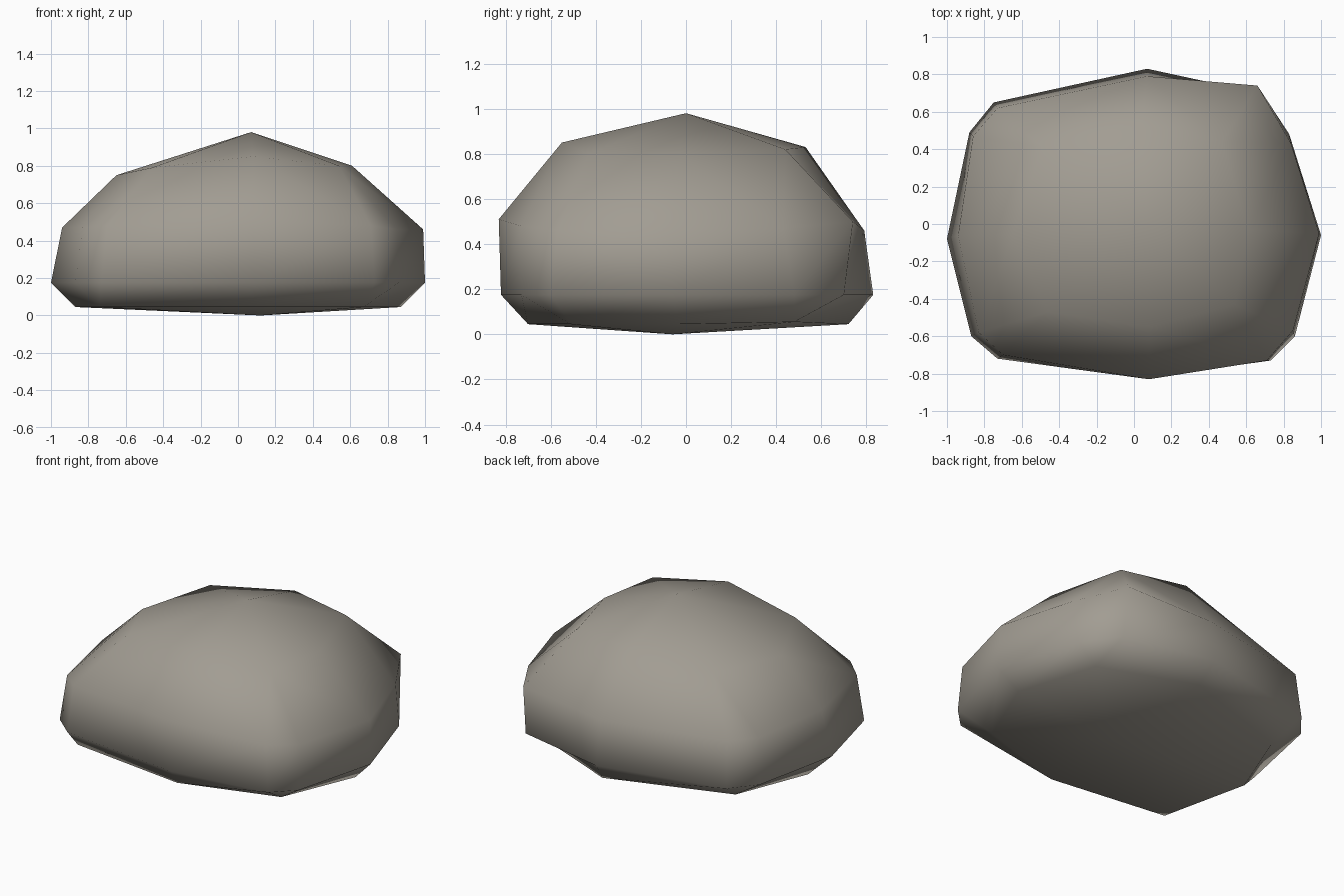
import bpy, bmesh

if "Cube" in bpy.data.objects:
    bpy.data.objects.remove(bpy.data.objects["Cube"])

# Boulder: a rounded box lofted from four irregular rings, closed at both ends.
# Rings run counter-clockwise from +x. Small rings have 8 points (side, corner...),
# the two belly rings have 12 (side, corner pair...).
base = [(.87, -.03), (.70, .48), (.10, .72), (-.68, .46),
        (-.87, -.02), (-.74, -.60), (.05, -.70), (.67, -.51)]
belly = [(1, -.06), (.83, .48), (.67, .70), (.07, .83), (-.75, .65), (-.88, .49),
         (-1, -.08), (-.87, -.60), (-.73, -.72), (.09, -.82), (.73, -.73), (.86, -.60)]
shoulder = [(.99, -.05), (.84, .43), (.66, .74), (.07, .79), (-.73, .62), (-.86, .47),
            (-.94, -.06), (-.83, -.58), (-.70, -.70), (.08, -.83), (.71, -.73), (.85, -.57)]
crown = [(.61, -.03), (.47, .44), (.04, .53), (-.49, .41),
         (-.65, -.06), (-.46, -.47), (.08, -.55), (.54, -.43)]
crown_z = [.80, .82, .83, .77, .75, .79, .85, .80]

bm = bmesh.new()


def ring(points, heights):
    return [bm.verts.new((x, y, z)) for (x, y), z in zip(points, heights)]


def close_end(small, pole):
    # four quads, each spanning one corner
    for i in range(0, 8, 2):
        bm.faces.new((pole, small[i], small[i + 1], small[(i + 2) % 8]))


def join_small_to_large(small, large):
    # per quarter: side quad, corner triangle, side quad
    for q in range(4):
        s, c, n = small[2 * q], small[2 * q + 1], small[(2 * q + 2) % 8]
        ls, a, b, ln = (large[(3 * q + k) % 12] for k in range(4))
        bm.faces.new((s, ls, a, c))
        bm.faces.new((c, a, b))
        bm.faces.new((c, b, ln, n))


r0 = ring(base, [.045, .055] + [.045] * 6)
r1 = ring(belly, [.175] * 12)
r2 = ring(shoulder, [.46, .47, .50, .46, .47, .47, .47, .47, .48, .51, .48, .46])
r3 = ring(crown, crown_z)

close_end(r0, bm.verts.new((.12, -.06, 0)))
join_small_to_large(r0, r1)
for i in range(12):
    j = (i + 1) % 12
    bm.faces.new((r1[i], r1[j], r2[j], r2[i]))
join_small_to_large(r3, r2)
close_end(r3, bm.verts.new((.07, 0, .98)))
bmesh.ops.recalc_face_normals(bm, faces=bm.faces[:])

mesh = bpy.data.meshes.new("boulder")
bm.to_mesh(mesh)
bm.free()
for p in mesh.polygons:
    p.use_smooth = True

stone = bpy.data.materials.new("warm grey stone")
stone.diffuse_color = (.36, .335, .29, 1)
stone.use_nodes = True
stone.node_tree.nodes["Principled BSDF"].inputs["Base Color"].default_value = stone.diffuse_color
mesh.materials.append(stone)
bpy.context.collection.objects.link(bpy.data.objects.new("boulder", mesh))
